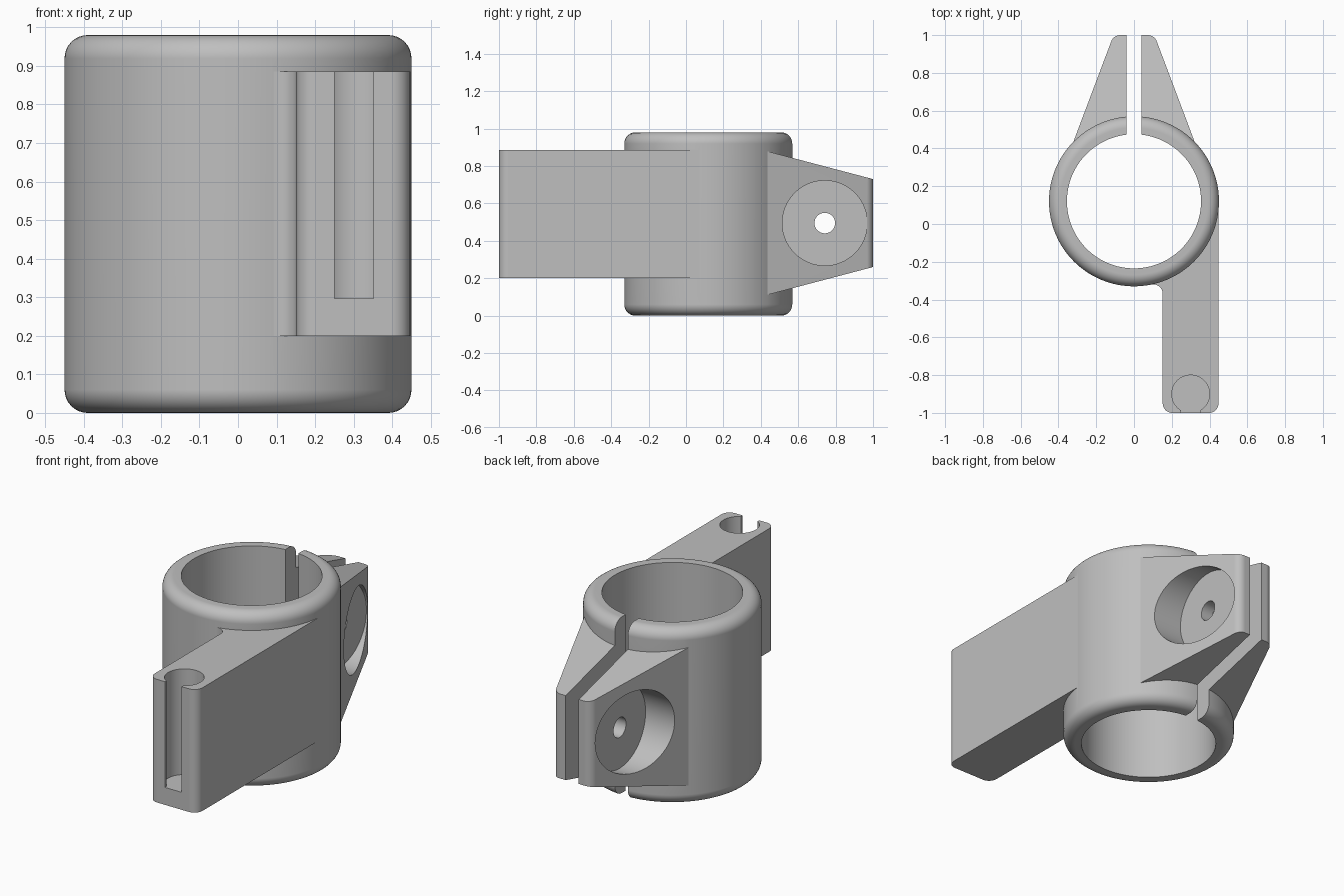
import bpy, bmesh
from math import sin, cos, pi, radians, atan2
from mathutils import Vector, Matrix

if "Cube" in bpy.data.objects:
    bpy.data.objects.remove(bpy.data.objects["Cube"], do_unlink=True)

CENTRE_Y, RADIUS, BORE, HEIGHT, ROUND = 0.12, 0.45, 0.355, 0.98, 0.06
MID_Z = 0.495

grey = bpy.data.materials.new("plain grey")
grey.use_nodes = True
colour = (0.52, 0.52, 0.52, 1)
grey.diffuse_color = colour
grey.node_tree.nodes["Principled BSDF"].inputs["Base Color"].default_value = colour


def finish(bm, name):
    bmesh.ops.recalc_face_normals(bm, faces=bm.faces)
    mesh = bpy.data.meshes.new(name)
    bm.to_mesh(mesh)
    bm.free()
    mesh.materials.append(grey)
    obj = bpy.data.objects.new(name, mesh)
    bpy.context.collection.objects.link(obj)
    return obj


def arc(cx, cy, r, start, end, steps=8):
    """Points along an arc, angles in radians."""
    return [(cx + r * cos(start + (end - start) * i / steps),
             cy + r * sin(start + (end - start) * i / steps)) for i in range(steps + 1)]


def rounded(before, corner, after, r):
    """Arc that replaces a convex corner of an outline."""
    p = Vector(corner)
    a, b = (Vector(before) - p).normalized(), (Vector(after) - p).normalized()
    half = a.angle(b) / 2
    c = p + (a + b).normalized() * (r / sin(half))
    reach = r * cos(half) / sin(half)
    s, e = p + a * reach - c, p + b * reach - c
    start, end = atan2(s.y, s.x), atan2(e.y, e.x)
    if end - start > pi:
        end -= 2 * pi
    if start - end > pi:
        end += 2 * pi
    return arc(c.x, c.y, r, start, end)


def prism(name, outline, low, high):
    """Upright prism; low and high give z as a function of y."""
    bm = bmesh.new()
    bottom = [bm.verts.new((x, y, low(y))) for x, y in outline]
    top = [bm.verts.new((x, y, high(y))) for x, y in outline]
    bm.faces.new(bottom)
    bm.faces.new(top)
    for i in range(len(outline)):
        j = (i + 1) % len(outline)
        bm.faces.new((bottom[i], bottom[j], top[j], top[i]))
    return finish(bm, name)


def box(name, x0, x1, y0, y1, z0, z1):
    return prism(name, [(x0, y0), (x1, y0), (x1, y1), (x0, y1)], lambda y: z0, lambda y: z1)


def cylinder(name, r, length, centre, axis="Z", sides=64):
    bm = bmesh.new()
    turn = Matrix.Rotation(pi / 2, 4, "Y") if axis == "X" else Matrix()
    bmesh.ops.create_cone(bm, cap_ends=True, segments=sides, radius1=r, radius2=r,
                          depth=length, matrix=Matrix.Translation(centre) @ turn)
    return finish(bm, name)


def combine(target, other, operation):
    mod = target.modifiers.new(operation, "BOOLEAN")
    mod.operation, mod.solver, mod.object = operation, "EXACT", other
    bpy.context.view_layer.objects.active = target
    bpy.ops.object.modifier_apply(modifier=mod.name)
    bpy.data.objects.remove(other, do_unlink=True)


# Clamp body: a solid lathe with rounded rims
bm = bmesh.new()
inset = RADIUS - ROUND
profile = [(0, 0)] + arc(inset, ROUND, ROUND, -pi / 2, 0)
profile += arc(inset, HEIGHT - ROUND, ROUND, 0, pi / 2) + [(0, HEIGHT)]
verts = [bm.verts.new((r, CENTRE_Y, z)) for r, z in profile]
edges = [bm.edges.new(pair) for pair in zip(verts, verts[1:])]
bmesh.ops.spin(bm, geom=verts + edges, cent=(0, CENTRE_Y, 0), axis=(0, 0, 1),
               angle=2 * pi, steps=128)
bmesh.ops.remove_doubles(bm, verts=bm.verts, dist=0.0001)
clamp = finish(bm, "clamp_bracket")

# Arm: rounded front corners and a fillet where it leaves the body
left, right, front = 0.152, 0.447, -1.0
blend = 0.05
fx = left - blend
fy = CENTRE_Y - ((RADIUS + blend) ** 2 - fx ** 2) ** 0.5
outline = [(0.1, -0.2)] + arc(fx, fy, blend, atan2(CENTRE_Y - fy, -fx), 0)
outline += rounded((left, 0), (left, front), (right, front), 0.05)
outline += rounded((left, front), (right, front), (right, 0), 0.05)
outline += [(right, CENTRE_Y), (0.3, CENTRE_Y)]
combine(clamp, prism("arm", outline, lambda y: 0.2, lambda y: 0.885), "UNION")

# Clamping ears: one tapered wedge, split later by the slot
root, tip = (0.323, 0.43), (0.108, 1.0)
side = [(0.3, 0.38), root] + rounded(root, tip, (0, 1), 0.05)
outline = side + [(-x, y) for x, y in reversed(side)]


def taper(y):
    return 0.385 - 0.263 * (y - 0.43)


combine(clamp, prism("ears", outline, lambda y: MID_Z - taper(y), lambda y: MID_Z + taper(y)), "UNION")

# Bore, clamping slot, bolt hole and counterbores
combine(clamp, cylinder("bore", BORE, 2, (0, CENTRE_Y, 0.5), sides=128), "DIFFERENCE")
combine(clamp, box("slot", -0.04, 0.04, 0.3, 1.2, -0.2, 1.2), "DIFFERENCE")
combine(clamp, cylinder("bolt_hole", 0.055, 1, (0, 0.742, MID_Z), "X", 32), "DIFFERENCE")
for sign in (-1, 1):
    combine(clamp, cylinder("counterbore", 0.227, 0.4, (sign * 0.312, 0.742, MID_Z), "X"), "DIFFERENCE")

# Keyhole groove at the end of the arm
combine(clamp, cylinder("socket", 0.1, 1, (0.3, -0.9, 0.797)), "DIFFERENCE")
combine(clamp, box("groove", 0.25, 0.352, -1.2, -0.92, 0.297, 1.2), "DIFFERENCE")

# Smooth curved walls, crisp edges
bpy.ops.object.select_all(action="DESELECT")
clamp.select_set(True)
bpy.context.view_layer.objects.active = clamp
bpy.ops.object.shade_smooth_by_angle(angle=radians(20))
weighted = clamp.modifiers.new("flat_faces", "WEIGHTED_NORMAL")
weighted.keep_sharp = True
